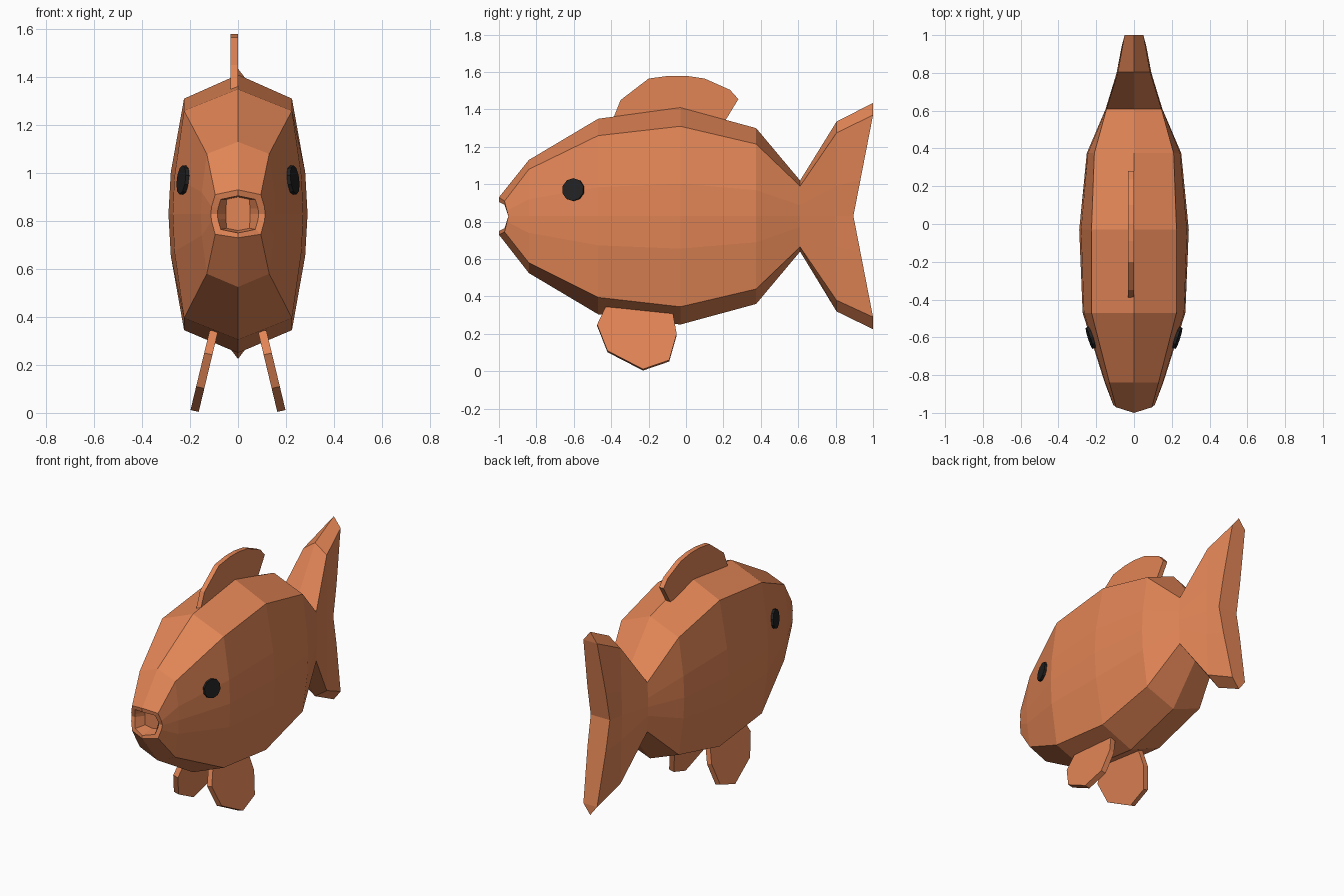
import bpy, bmesh, math
from mathutils import Vector

cube = bpy.data.objects.get("Cube")
if cube:
    bpy.data.objects.remove(cube, do_unlink=True)


def material(name, rgb):
    m = bpy.data.materials.new(name)
    m.use_nodes = True
    m.diffuse_color = (*rgb, 1)
    m.node_tree.nodes["Principled BSDF"].inputs["Base Color"].default_value = (*rgb, 1)
    return m


ORANGE = material("orange", (0.76, 0.235, 0.092))
BLACK = material("black", (0.015, 0.015, 0.016))


def make_object(name, bm, mat):
    bmesh.ops.recalc_face_normals(bm, faces=bm.faces)
    mesh = bpy.data.meshes.new(name)
    bm.to_mesh(mesh)
    bm.free()
    mesh.materials.append(mat)
    ob = bpy.data.objects.new(name, mesh)
    bpy.context.collection.objects.link(ob)
    return ob


def plate(name, outline, offset, mat):
    """Flat outline of 3D points, thickened along an offset vector."""
    bm = bmesh.new()
    a = [bm.verts.new(p) for p in outline]
    b = [bm.verts.new(Vector(p) + offset) for p in outline]
    bm.faces.new(a)
    bm.faces.new(b)
    n = len(a)
    for i in range(n):
        bm.faces.new((a[i], a[(i + 1) % n], b[(i + 1) % n], b[i]))
    return make_object(name, bm, mat)


# Body and tail: twelve-sided rings from inside the mouth to the tail end
MID_Z = 0.83
# ridge y, corner y, middle y, top ridge z, top corner z,
# corner x, middle x, bottom corner z, bottom ridge z
STATIONS = [
    (-0.90, -0.90, -0.90, 0.90, 0.89, 0.048, 0.05, 0.77, 0.76),
    (-1.00, -0.97, -0.95, 0.905, 0.89, 0.072, 0.086, 0.765, 0.75),
    (-1.00, -0.97, -0.95, 0.93, 0.91, 0.095, 0.113, 0.745, 0.73),
    (-0.84, -0.84, -0.84, 1.13, 1.08, 0.13, 0.155, 0.58, 0.525),
    (-0.47, -0.47, -0.47, 1.35, 1.26, 0.225, 0.272, 0.395, 0.305),
    (-0.03, -0.03, -0.03, 1.41, 1.31, 0.225, 0.29, 0.345, 0.25),
    (0.375, 0.375, 0.375, 1.30, 1.215, 0.21, 0.25, 0.44, 0.36),
    (0.61, 0.61, 0.61, 1.02, 0.99, 0.145, 0.15, 0.665, 0.64),
    (0.805, 0.805, 0.80, 1.335, 1.275, 0.085, 0.092, 0.38, 0.32),
    (1.00, 1.00, 0.895, 1.435, 1.37, 0.05, 0.07, 0.29, 0.225),
]


def ring_points(s):
    ry, cy, my, rt, ct, cx, mx, cb, rb = s

    def quarter(zc):
        return (cx + (mx - cx) * 0.85, my + (cy - my) * 0.36, MID_Z + (zc - MID_Z) * 0.36)

    half = [(cx, cy, ct), quarter(ct), (mx, my, MID_Z), quarter(cb), (cx, cy, cb)]
    mirrored = [(-x, y, z) for x, y, z in reversed(half)]
    return [(0, ry, rt)] + half + [(0, ry, rb)] + mirrored


bm = bmesh.new()
rings = [[bm.verts.new(p) for p in ring_points(s)] for s in STATIONS]
for a, b in zip(rings, rings[1:]):
    for i in range(12):
        j = (i + 1) % 12
        bm.faces.new((a[i], a[j], b[j], b[i]))
# Close the mouth and tail end with strips running from side to side
for r in (rings[0], rings[-1]):
    bm.faces.new((r[0], r[1], r[11]))
    bm.faces.new((r[6], r[7], r[5]))
    for i in range(1, 5):
        bm.faces.new((r[i], r[i + 1], r[11 - i], r[12 - i]))
make_object("body", bm, ORANGE)

# Back fin
back_fin = [(-0.39, 1.35), (-0.35, 1.45), (-0.2, 1.565), (-0.09, 1.58), (0.0, 1.58),
            (0.1, 1.565), (0.235, 1.505), (0.28, 1.455), (0.21, 1.34)]
plate("back_fin", [(-0.032, y, z) for y, z in back_fin], Vector((0.032, 0, 0)), ORANGE)

# Lower fins and eyes, one on each side
low_fin = [(-0.43, 0.345), (-0.07, 0.31), (-0.05, 0.20), (-0.09, 0.06),
           (-0.23, 0.012), (-0.42, 0.11), (-0.475, 0.25)]
for side, word in ((1, "left"), (-1, "right")):
    outline = [(side * (0.118 + (0.345 - z) * 0.24), y, z) for y, z in low_fin]
    plate(word + "_lower_fin", outline, Vector((-side * 0.034, 0, -0.008)), ORANGE)

    normal = Vector((side, -0.32, 0.12)).normalized()
    across = Vector((0, 0, 1)).cross(normal).normalized()
    up = normal.cross(across)
    centre = Vector((side * 0.222, -0.6, 0.97))
    disc = []
    for i in range(10):
        t = math.tau * (i + 0.5) / 10
        disc.append(centre + 0.061 * (across * math.cos(t) + up * math.sin(t)))
    plate(word + "_eye", disc, normal * 0.016, BLACK)
